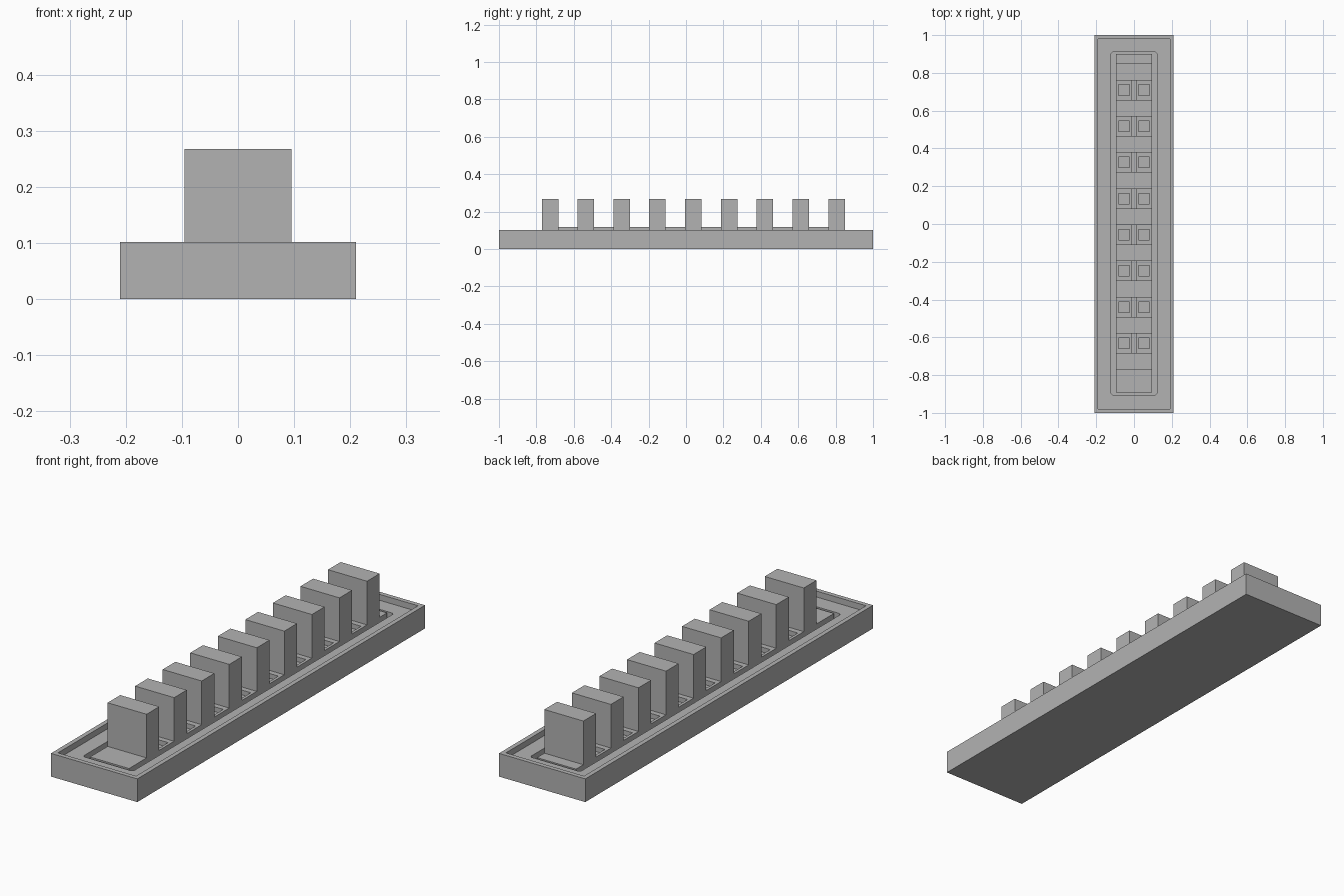
import bpy, bmesh

cube = bpy.data.objects.get("Cube")
if cube:
    bpy.data.objects.remove(cube, do_unlink=True)

grey = bpy.data.materials.new("mid_grey")
grey.use_nodes = True
color = (0.45, 0.45, 0.45, 1)
grey.diffuse_color = color
grey.node_tree.nodes["Principled BSDF"].inputs["Base Color"].default_value = color


def ring(bm, x0, x1, y0, y1, z, c=0.0):
    """Rectangle of vertices, with chamfered corners of size c."""
    pts = [(x0 + c, y0), (x1 - c, y0), (x1, y0 + c), (x1, y1 - c),
           (x1 - c, y1), (x0 + c, y1), (x0, y1 - c), (x0, y0 + c)]
    return [bm.verts.new((x, y, z)) for x, y in pts]


def shell(name, rings):
    """Closed solid through a chain of stacked or nested rectangles."""
    bm = bmesh.new()
    loops = [ring(bm, *r) for r in rings]
    bm.faces.new(loops[0][::-1])
    for a, b in zip(loops, loops[1:]):
        for i in range(8):
            j = (i + 1) % 8
            bm.faces.new((a[i], a[j], b[j], b[i]))
    bm.faces.new(loops[-1])
    bmesh.ops.remove_doubles(bm, verts=bm.verts, dist=1e-5)
    bmesh.ops.recalc_face_normals(bm, faces=bm.faces)
    mesh = bpy.data.meshes.new(name)
    bm.to_mesh(mesh)
    bm.free()
    mesh.materials.append(grey)
    obj = bpy.data.objects.new(name, mesh)
    bpy.context.collection.objects.link(obj)


def block(name, half_x, y0, y1, z0, z1):
    shell(name, [(-half_x, half_x, y0, y1, z) for z in (z0, z1)])


RIM, FLOOR, PIT = 0.102, 0.076, 0.05
HALF, PITCH, THICK, FIRST = 0.095, 0.1915, 0.088, -0.771

# Tray with a raised rim, a floor and a sunken central channel
tray = [(0.21, -1, 1, 0, 0), (0.21, -1, 1, RIM, 0),
        (0.19, -0.98, 0.98, RIM, 0), (0.19, -0.98, 0.98, FLOOR, 0),
        (0.122, -0.905, 0.91, FLOOR, 0.008), (0.122, -0.905, 0.91, PIT, 0.008)]
shell("tray", [(-w, w, a, b, z, c) for w, a, b, z, c in tray])

# Row of upright blocks, with a pair of open sockets in each gap
for i in range(9):
    y0 = FIRST + i * PITCH
    y1 = y0 + THICK
    block(f"upright_{i}", HALF, y0, y1, PIT, 0.268)
    if i == 8:
        break
    y2 = y0 + PITCH
    mid = (y1 + y2) / 2
    block(f"divider_{i}", 0.012, y1, y2, PIT, 0.118)
    for side, cx in (("right", -0.0535), ("left", 0.0535)):
        sizes = [(0.0415, (y2 - y1) / 2, PIT), (0.0415, (y2 - y1) / 2, FLOOR),
                 (0.029, 0.028, FLOOR), (0.029, 0.028, PIT + 0.005)]
        shell(f"socket_{side}_{i}",
              [(cx - w, cx + w, mid - d, mid + d, z) for w, d, z in sizes])

# Ledges at both ends of the row
block("front_ledge", HALF, -0.893, FIRST, PIT, FLOOR)
block("back_ledge", HALF, FIRST + 8 * PITCH + THICK, 0.9, PIT, FLOOR)
